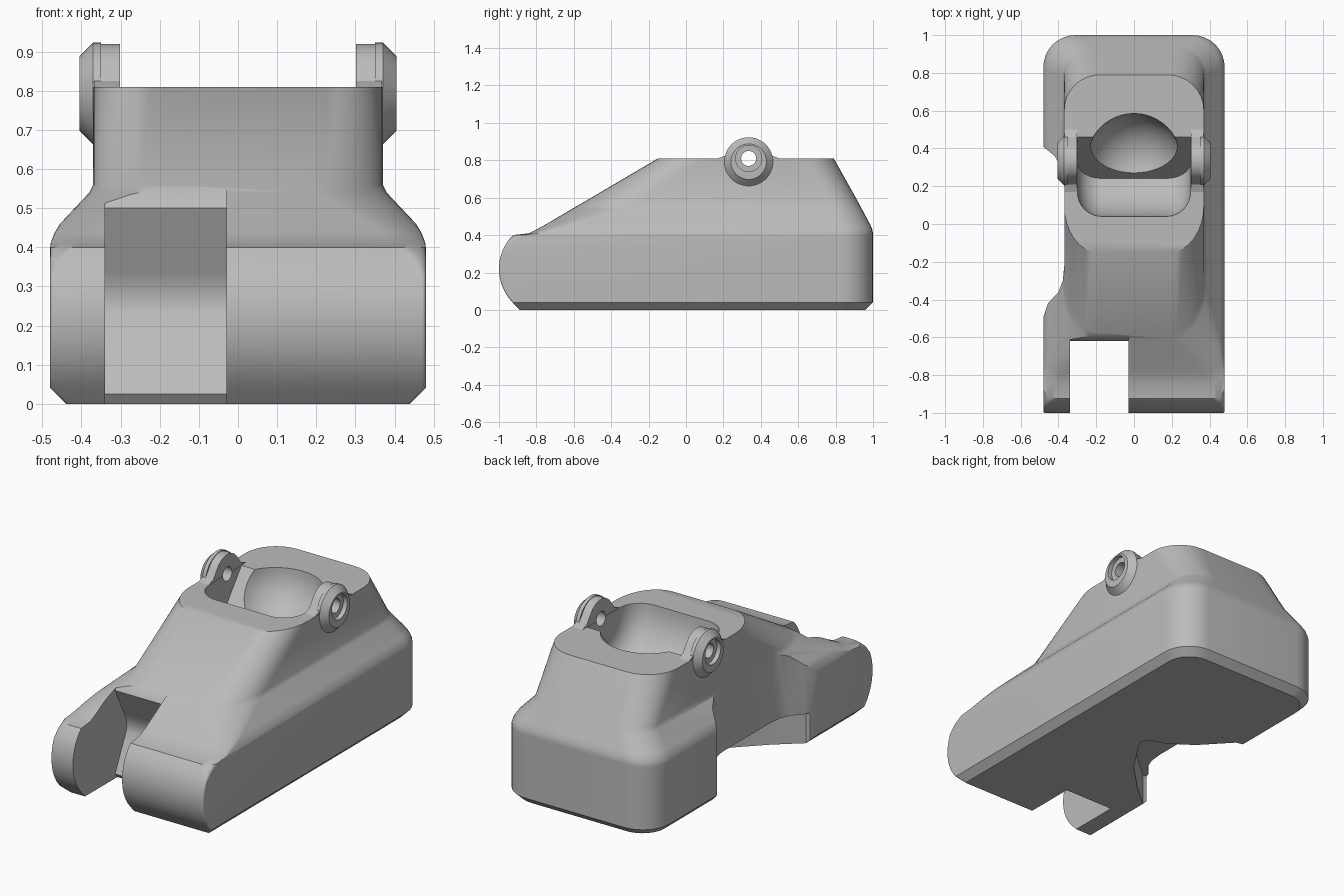
import bpy, bmesh
from math import sin, cos, pi, sqrt, radians
from mathutils import Vector

cube = bpy.data.objects.get("Cube")
if cube:
    bpy.data.objects.remove(cube)

grey = bpy.data.materials.new("plain grey")
grey.use_nodes = True
GREY = (0.5, 0.5, 0.5, 1)
grey.diffuse_color = GREY
grey.node_tree.nodes["Principled BSDF"].inputs["Base Color"].default_value = GREY


def finish(name, bm):
    bmesh.ops.recalc_face_normals(bm, faces=bm.faces)
    mesh = bpy.data.meshes.new(name)
    bm.to_mesh(mesh)
    bm.free()
    mesh.materials.append(grey)
    obj = bpy.data.objects.new(name, mesh)
    bpy.context.collection.objects.link(obj)
    return obj


def loft(name, rings, plane=None):
    """Skin a stack of equal rings, cap both ends, optionally keep one side of a plane."""
    bm = bmesh.new()
    loops = [[bm.verts.new(p) for p in ring] for ring in rings]
    n = len(loops[0])
    for a, b in zip(loops, loops[1:]):
        for i in range(n):
            j = (i + 1) % n
            bm.faces.new((a[i], a[j], b[j], b[i]))
    bm.faces.new(loops[0][::-1])
    bm.faces.new(loops[-1])
    if plane:
        geom = bm.verts[:] + bm.edges[:] + bm.faces[:]
        cut = bmesh.ops.bisect_plane(bm, geom=geom, plane_co=plane[0],
                                     plane_no=plane[1], clear_outer=True)
        edges = [e for e in cut["geom_cut"] if isinstance(e, bmesh.types.BMEdge)]
        bmesh.ops.holes_fill(bm, edges=edges, sides=0)
    return finish(name, bm)


def prism_x(name, profile, x0, x1):
    return loft(name, [[(x, y, z) for y, z in profile] for x in (x0, x1)])


def prism_z(name, outline, z0, z1):
    return loft(name, [[(x, y, z) for x, y in outline] for z in (z0, z1)])


def revolve_x(name, profile, y, z, plane=None, n=48):
    angles = [2 * pi * i / n for i in range(n)]
    return loft(name, [[(x, y + r * cos(a), z + r * sin(a)) for a in angles]
                       for x, r in profile], plane)


def boolean(obj, tool, operation="DIFFERENCE", keep=False):
    mod = obj.modifiers.new("cut", "BOOLEAN")
    mod.object = tool
    mod.operation = operation
    mod.solver = "EXACT"
    bpy.context.view_layer.objects.active = obj
    bpy.ops.object.modifier_apply(modifier=mod.name)
    if not keep:
        bpy.data.objects.remove(tool)


def smooth(obj):
    bpy.ops.object.select_all(action="DESELECT")
    obj.select_set(True)
    bpy.context.view_layer.objects.active = obj
    bpy.ops.object.shade_smooth_by_angle(angle=radians(32))


def body_ring(z, half, front, back, fx, fy, rb, steps=8):
    """Rounded rectangle with separate front and back corner radii."""
    pts = []
    corners = ((1, 1, back, rb, rb), (-1, 1, back, rb, rb),
               (-1, -1, front, fx, fy), (1, -1, front, fx, fy))
    for k, (sx, sy, edge, rx, ry) in enumerate(corners):
        for i in range(steps + 1):
            a = pi / 2 * (k + i / steps)
            pts.append((sx * (half - rx) + rx * cos(a), edge - sy * ry + ry * sin(a), z))
    return pts


# Main body: rounded nose, straight sides, shoulder and sloped upper housing
def nose(z):
    return -0.74 - sqrt(0.26 ** 2 - (z - 0.22) ** 2)


rings = [body_ring(0, 0.44, -0.89, 0.96, 0.01, 0.01, 0.14)]
for i in range(10):
    z = 0.04 + 0.032 * i
    rings.append(body_ring(z, 0.48, nose(z), 1, 0.01, 0.01, 0.17))
for level in ((0.37, 0.48, nose(0.37), 1, 0.03, 0.03, 0.17),
              (0.4, 0.48, -0.925, 1, 0.07, 0.06, 0.17),
              (0.41, 0.479, -0.84, 1, 0.08, 0.06, 0.17),
              (0.435, 0.47, -0.79, 0.995, 0.1, 0.1, 0.17),
              (0.46, 0.455, -0.745, 0.983, 0.12, 0.14, 0.17),
              (0.54, 0.38, -0.61, 0.94, 0.18, 0.27, 0.15),
              (0.56, 0.37, -0.575, 0.93, 0.18, 0.28, 0.15),
              (0.81, 0.37, -0.15, 0.79, 0.18, 0.25, 0.19)):
    rings.append(body_ring(*level))
body = loft("body", rings)

# Hinge slot through the nose, hollowed at its rear
boolean(body, prism_x("slot_cutter", (
    (-1.2, -0.1), (-0.6, -0.1), (-0.6, 0), (-0.62, 0.025), (-0.54, 0.19),
    (-0.52, 0.23), (-0.515, 0.26), (-0.52, 0.3), (-0.54, 0.34), (-0.62, 0.5),
    (-0.58, 0.57), (-0.58, 0.9), (-1.2, 0.9)), -0.34, -0.03))

# Recess in the right flank and the deeper undercut beneath it
boolean(body, prism_z("flank_cutter", (
    (-0.7, -0.55), (-0.482, -0.5), (-0.455, -0.42), (-0.4, -0.36), (-0.377, -0.3),
    (-0.369, -0.22), (-0.369, 0.2), (-0.385, 0.3), (-0.42, 0.36), (-0.482, 0.41),
    (-0.7, 0.45)), -0.1, 0.9))
boolean(body, prism_z("undercut_cutter", (
    (-0.7, -0.45), (-0.44, -0.45), (-0.3, -0.33), (-0.15, -0.18), (-0.03, 0),
    (0, 0.06), (-0.03, 0.1), (-0.12, 0.13), (-0.25, 0.22), (-0.4, 0.38),
    (-0.7, 0.45)), -0.1, 0.18))

# Pocket swept around the pivot, closed by a sloped rear face
PY, PZ = 0.335, 0.81
FILLET = 0.13
half = [(0.3 - FILLET + FILLET * sin(a), 0.295 - FILLET + FILLET * cos(a))
        for a in (pi / 2 * i / 8 for i in range(9))]
drum = [(-x, r) for x, r in reversed(half)] + half
slope = (Vector((0, 0.46, 0.81)), Vector((0, 0.787, -0.617)))
boolean(body, revolve_x("pocket_cutter", drum, PY, PZ, slope))

# Round socket in the rear face
ball = [(-0.25 * cos(a), max(0.25 * sin(a), 0.001))
        for a in (pi * i / 24 for i in range(25))]
boolean(body, revolve_x("socket_cutter", ball, PY, PZ))

# Pivot ears with conical bosses and a stepped bore
ear_profile = [(0.5, 0.7), (0.5, 0.81), (0.46, 0.825)]
ear_profile += [(PY + 0.11 * cos(a), PZ + 0.11 * sin(a))
                for a in (pi * (0.18 + 0.64 * i / 14) for i in range(15))]
ear_profile += [(0.21, 0.825), (0.17, 0.81), (0.17, 0.7)]
bore = revolve_x("bore_cutter", [(-0.6, 0.04), (0.6, 0.04)], PY, PZ)
for side, s in (("left", 1), ("right", -1)):
    ear = prism_x(side + "_ear", ear_profile, s * 0.302, s * 0.368)
    boss = revolve_x("boss", [(s * 0.35, 0.13), (s * 0.37, 0.13), (s * 0.405, 0.095)],
                     PY, 0.793)
    boolean(ear, boss, "UNION")
    boolean(ear, revolve_x("counterbore", [(s * 0.38, 0.07), (s * 0.5, 0.07)], PY, PZ))
    boolean(ear, bore, keep=True)
    smooth(ear)
boolean(body, bore)
smooth(body)
